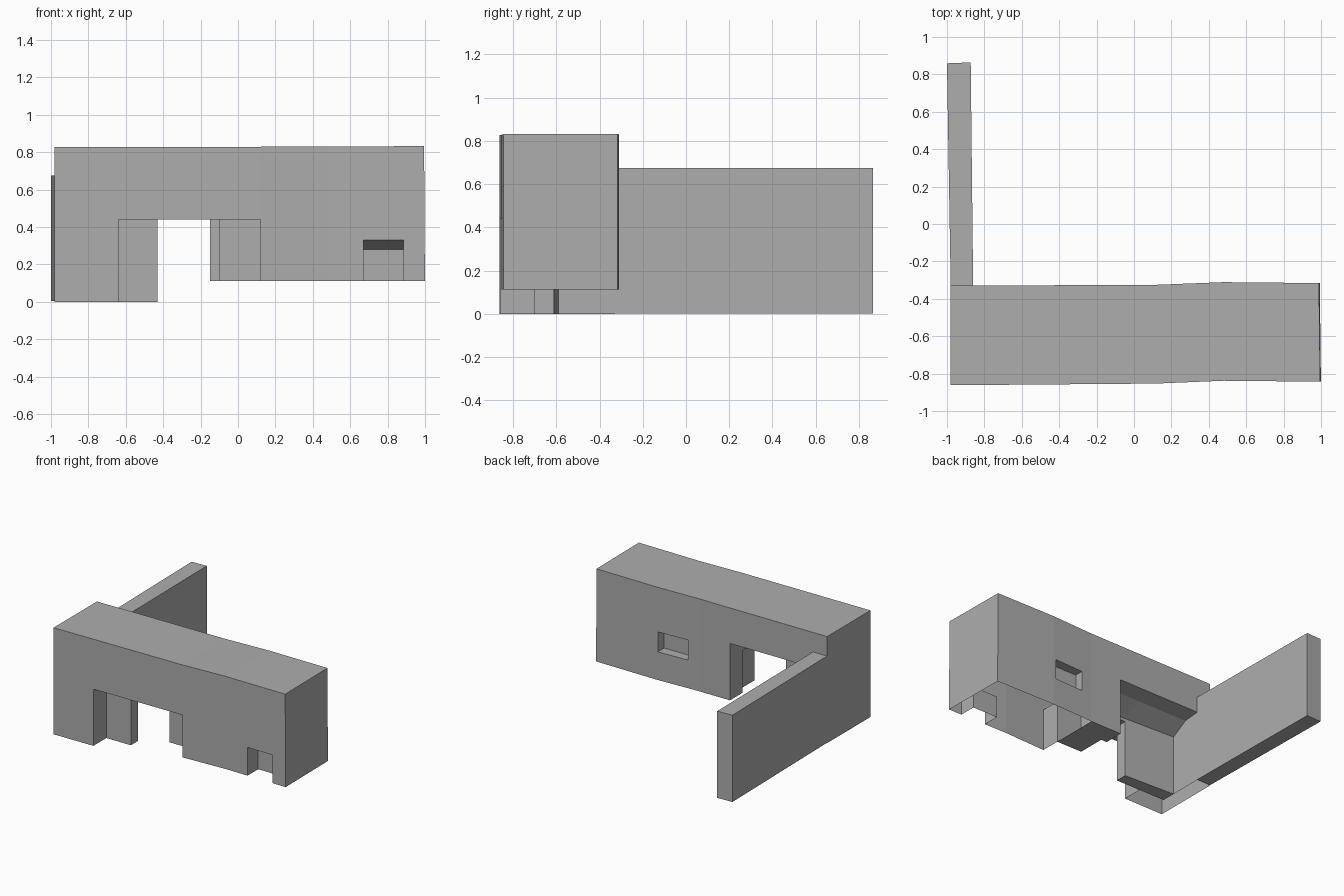
import bpy, bmesh

if "Cube" in bpy.data.objects:
    bpy.data.objects.remove(bpy.data.objects["Cube"])

grey = bpy.data.materials.new("stone_grey")
grey.diffuse_color = (.42, .42, .42, 1)
grey.use_nodes = True
grey.node_tree.nodes["Principled BSDF"].inputs["Base Color"].default_value = grey.diffuse_color


def add_mesh(name, bm):
    bmesh.ops.recalc_face_normals(bm, faces=bm.faces)
    me = bpy.data.meshes.new(name)
    bm.to_mesh(me)
    bm.free()
    me.materials.append(grey)
    ob = bpy.data.objects.new(name, me)
    bpy.context.collection.objects.link(ob)
    return ob


def loft(name, rings):
    """Closed solid through a list of equal-length point rings."""
    bm = bmesh.new()
    vs = [[bm.verts.new(p) for p in r] for r in rings]
    n = len(vs[0])
    for a, b in zip(vs, vs[1:]):
        for i in range(n):
            j = (i + 1) % n
            bm.faces.new((a[i], a[j], b[j], b[i]))
    bm.faces.new(vs[0])
    bm.faces.new(vs[-1])
    return add_mesh(name, bm)


def section(x, y0, y1, z0, z1):
    return [(x, y0, z0), (x, y1, z0), (x, y1, z1), (x, y0, z1)]


def box(name, x0, x1, y0, y1, z0, z1):
    return loft(name, [section(x, y0, y1, z0, z1) for x in (x0, x1)])


def cut(ob, cutter):
    cutter.hide_render = True
    m = ob.modifiers.new("cut", 'BOOLEAN')
    m.operation, m.solver, m.object = 'DIFFERENCE', 'EXACT', cutter
    bpy.context.view_layer.objects.active = ob
    bpy.ops.object.modifier_apply(modifier=m.name)
    bpy.data.objects.remove(cutter)


def underside(name, outline, z):
    bm = bmesh.new()
    bm.faces.new([bm.verts.new((x, y, z)) for x, y in outline])
    ob = add_mesh(name, bm)
    if ob.data.polygons[0].normal.z > 0:
        ob.data.flip_normals()


# Gatehouse: long, slightly bent block
stations = [(-.98, -.862, -.33, .827), (.12, -.853, -.325, .829),
            (.48, -.838, -.311, .831)]
rings = [section(x, a, b, 0, z) for x, a, b, z in stations]
rings.append([(1, -.843, 0), (.994, -.316, 0), (.989, -.316, .832), (.995, -.843, .832)])
house = loft("gatehouse", rings)

# Raised base on the right, then the stepped gate passage
cut(house, box("base_step", -.3, 1.2, -1.1, 0, -.5, .112))
cut(house, box("gate_front", -.64, .12, -1.1, -.70, -.5, .44))
cut(house, box("gate_middle", -.43, -.10, -.75, -.48, -.5, .44))
cut(house, loft("gate_back", [
    [(x, y, -.5), (x, y, .465), (x, -.46, .54), (x, -.1, .575), (x, -.1, -.5)]
    for x, y in ((-.86, -.59), (-.43, -.61), (-.15, -.61))]))

# Doorway with sloping head, and the back window
cut(house, loft("doorway", [
    [(x, -.97, -.5), (x, -.71, -.5), (x, -.71, .28), (x, -.97, .38)]
    for x in (.67, .885)]))
cut(house, box("window", .21, .46, -.39, -.1, .33, .485))

# The underside is open, apart from the two piers beside the passage
bm = bmesh.new()
bm.from_mesh(house.data)
bm.normal_update()
under = [f for f in bm.faces
         if f.normal.z < -.9 and f.calc_center_median().z < .15]
bmesh.ops.delete(bm, geom=under, context='FACES')
bm.to_mesh(house.data)
bm.free()

underside("left_pier_base",
          [(-.86, -.70), (-.86, -.59), (-.43, -.61), (-.43, -.70)], 0)
underside("right_pier_base",
          [(.12, -.70), (-.10, -.70), (-.10, -.48), (-.15, -.48),
           (-.15, -.325), (.12, -.325)], .112)

# Side wall running backwards
plan = [(-.98, -.33), (-.86, -.33), (-.873, .864), (-1, .859)]
loft("side_wall", [[(x, y, z) for x, y in plan] for z in (0.003, .676)])
